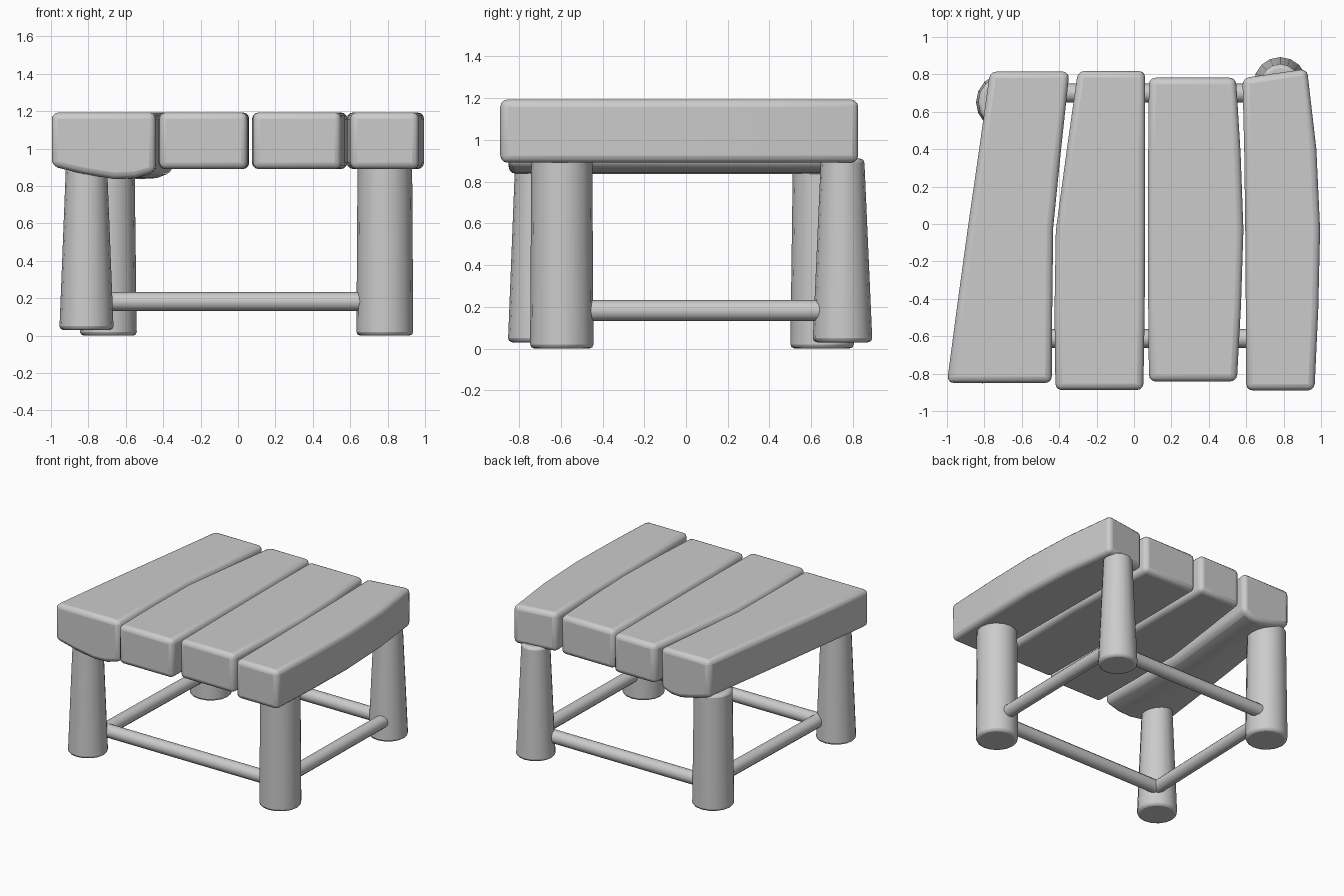
import bpy
import bmesh
import math
from mathutils import Vector

if "Cube" in bpy.data.objects:
    bpy.data.objects.remove(bpy.data.objects["Cube"], do_unlink=True)

wood = bpy.data.materials.new("grey_wood")
wood.use_nodes = True
GREY = (0.6, 0.6, 0.6, 1)
wood.diffuse_color = GREY
wood.node_tree.nodes["Principled BSDF"].inputs["Base Color"].default_value = GREY


def finish(name, bm, bevel, segments):
    """Turn a bmesh into a bevelled, smooth-shaded object."""
    bmesh.ops.recalc_face_normals(bm, faces=bm.faces)
    mesh = bpy.data.meshes.new(name)
    bm.to_mesh(mesh)
    bm.free()
    mesh.materials.append(wood)
    obj = bpy.data.objects.new(name, mesh)
    bpy.context.collection.objects.link(obj)
    if bevel:
        mod = obj.modifiers.new("rounded_edges", 'BEVEL')
        mod.width, mod.segments = bevel, segments
        mod.limit_method, mod.angle_limit = 'ANGLE', math.radians(40)
    bpy.ops.object.select_all(action='DESELECT')
    obj.select_set(True)
    bpy.context.view_layer.objects.active = obj
    bpy.ops.object.shade_smooth_by_angle(angle=math.radians(40))
    return obj


def loft(bm, rings):
    """Skin a list of closed rings and cap both ends."""
    loops = [[bm.verts.new(p) for p in ring] for ring in rings]
    for a, b in zip(loops, loops[1:]):
        for i in range(len(a)):
            j = (i + 1) % len(a)
            bm.faces.new((a[i], a[j], b[j], b[i]))
    bm.faces.new(loops[0])
    bm.faces.new(loops[-1])


def plank(name, front, back, left, right, belly):
    """Board whose two long edges wander; belly is the underside (u, z)."""
    bm = bmesh.new()
    rings = []
    last = len(left) - 1
    for i, (xl, xr) in enumerate(zip(left, right)):
        t = i / last
        section = belly + [(1, TOP), (0, TOP)]
        ring = []
        for u, z in section:
            y_end = back[0] + (back[1] - back[0]) * u
            ring.append((xl + (xr - xl) * u, front + (y_end - front) * t, z))
        rings.append(ring)
    loft(bm, rings)
    finish(name, bm, 0.035, 3)


def round_bar(name, start, end, r_start, r_end, sides, bevel):
    """Tapered round bar between two points."""
    start, end = Vector(start), Vector(end)
    turn = (end - start).to_track_quat('Z', 'Y')
    bm = bmesh.new()
    rings = []
    for centre, r in ((start, r_start), (end, r_end)):
        rings.append([centre + turn @ Vector((r * math.cos(a), r * math.sin(a), 0))
                      for a in (math.tau * k / sides for k in range(sides))])
    loft(bm, rings)
    finish(name, bm, bevel, 2)


# Seat planks
TOP = 1.193
FLAT = [(0, 0.89), (1, 0.89)]
ROUNDED = [(0, 0.905), (0.3, 0.865), (0.6, 0.837), (0.8, 0.842), (1, 0.875)]
plank("seat_plank_outer_right", -0.85, (0.815, 0.815),
      (-1, -0.945, -0.888, -0.828, -0.77), (-0.44, -0.437, -0.432, -0.39, -0.345), ROUNDED)
plank("seat_plank_inner_right", -0.888, (0.818, 0.818),
      (-0.42, -0.425, -0.418, -0.36, -0.3), (0.05, 0.057, 0.06, 0.06, 0.06), FLAT)
plank("seat_plank_inner_left", -0.842, (0.782, 0.782),
      (0.08, 0.076, 0.075, 0.076, 0.08), (0.55, 0.572, 0.585, 0.57, 0.545), FLAT)
plank("seat_plank_outer_left", -0.89, (0.78, 0.83),
      (0.6, 0.598, 0.595, 0.59, 0.58), (0.965, 0.985, 0.995, 0.975, 0.925), FLAT)

# Legs
LEG_TOP = 0.91
for name, x, y, foot, r_foot, r_top in (
        ("front_left_leg", 0.785, -0.595, 0, 0.152, 0.146),
        ("front_right_leg", -0.81, -0.708, 0.03, 0.145, 0.11),
        ("back_left_leg", 0.782, 0.75, 0.03, 0.143, 0.104),
        ("back_right_leg", -0.693, 0.652, 0, 0.152, 0.14)):
    round_bar(name, (x, y, foot), (x, y, LEG_TOP), r_foot, r_top, 16, 0.02)

# Stretcher rods between the legs
ROD_Z = 0.182
for name, a, b in (
        ("front_stretcher", (-0.75, -0.612), (0.78, -0.612)),
        ("back_stretcher", (-0.69, 0.7), (0.78, 0.7)),
        ("left_stretcher", (0.785, -0.6), (0.81, 0.72)),
        ("right_stretcher", (-0.73, -0.65), (-0.69, 0.65))):
    round_bar(name, (*a, ROD_Z), (*b, ROD_Z), 0.05, 0.05, 12, 0)
